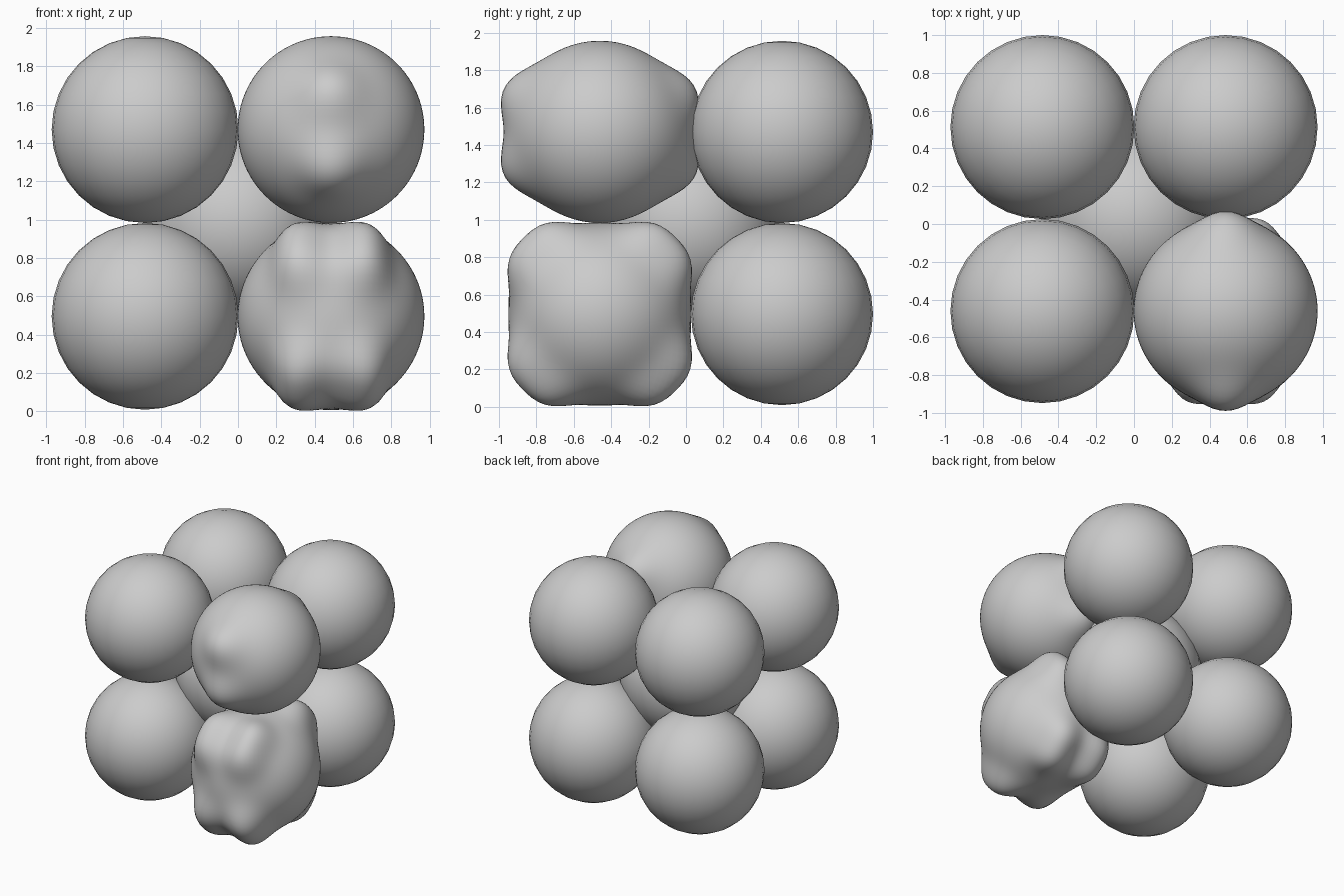
import bpy, math
from mathutils import Vector

if "Cube" in bpy.data.objects:
    bpy.data.objects.remove(bpy.data.objects["Cube"])

R = 0.487
grey = bpy.data.materials.new("plain grey")
grey.diffuse_color = (0.6, 0.6, 0.6, 1)
grey.use_nodes = True
grey.node_tree.nodes["Principled BSDF"].inputs["Base Color"].default_value = grey.diffuse_color


def ball(name, pos, bumps=(), height=0.0, spread=1.0):
    """Smooth ball; optional soft swellings around the given directions."""
    seg = 96 if bumps else 32
    bpy.ops.mesh.primitive_uv_sphere_add(segments=seg, ring_count=seg // 2,
                                         radius=R, location=pos)
    ob = bpy.context.object
    ob.name = name
    ob.data.materials.append(grey)
    dirs = [Vector(b).normalized() for b in bumps]
    s = math.radians(spread)
    for v in ob.data.vertices:
        n = v.co.normalized()
        swell = sum(math.exp(-0.5 * (n.angle(d) / s) ** 2) for d in dirs)
        v.co = n * (R + height * swell)
    bpy.ops.object.shade_smooth()
    return ob


# swellings: front and back pairs on the upper ball, eight double corners below
t = math.tan(math.radians(24))
upper = [(0, a, b * t) for a in (-1, 1) for b in (-1, 1)]
lower = []
for deg in (33, 57):
    c, s = math.cos(math.radians(deg)), math.sin(math.radians(deg))
    lower += [(x * 0.34, y * c, z * s)
              for x in (-1, 1) for y in (-1, 1) for z in (-1, 1)]

# eight corner balls
for xn, x in (("left", -0.485), ("right", 0.485)):
    for yn, y in (("front", -0.461), ("back", 0.513)):
        for zn, z in (("lower", 0.496), ("upper", 1.47)):
            name = f"{zn}_{yn}_{xn}_ball"
            if (xn, yn) == ("right", "front"):
                if zn == "upper":
                    ball(name, (x, y, z), upper, 0.075, 13)
                else:
                    ball(name, (x, y, z), lower, 0.095, 11.5)
            else:
                ball(name, (x, y, z))

# ball in the middle
ball("centre_ball", (0, 0.026, 0.983))
